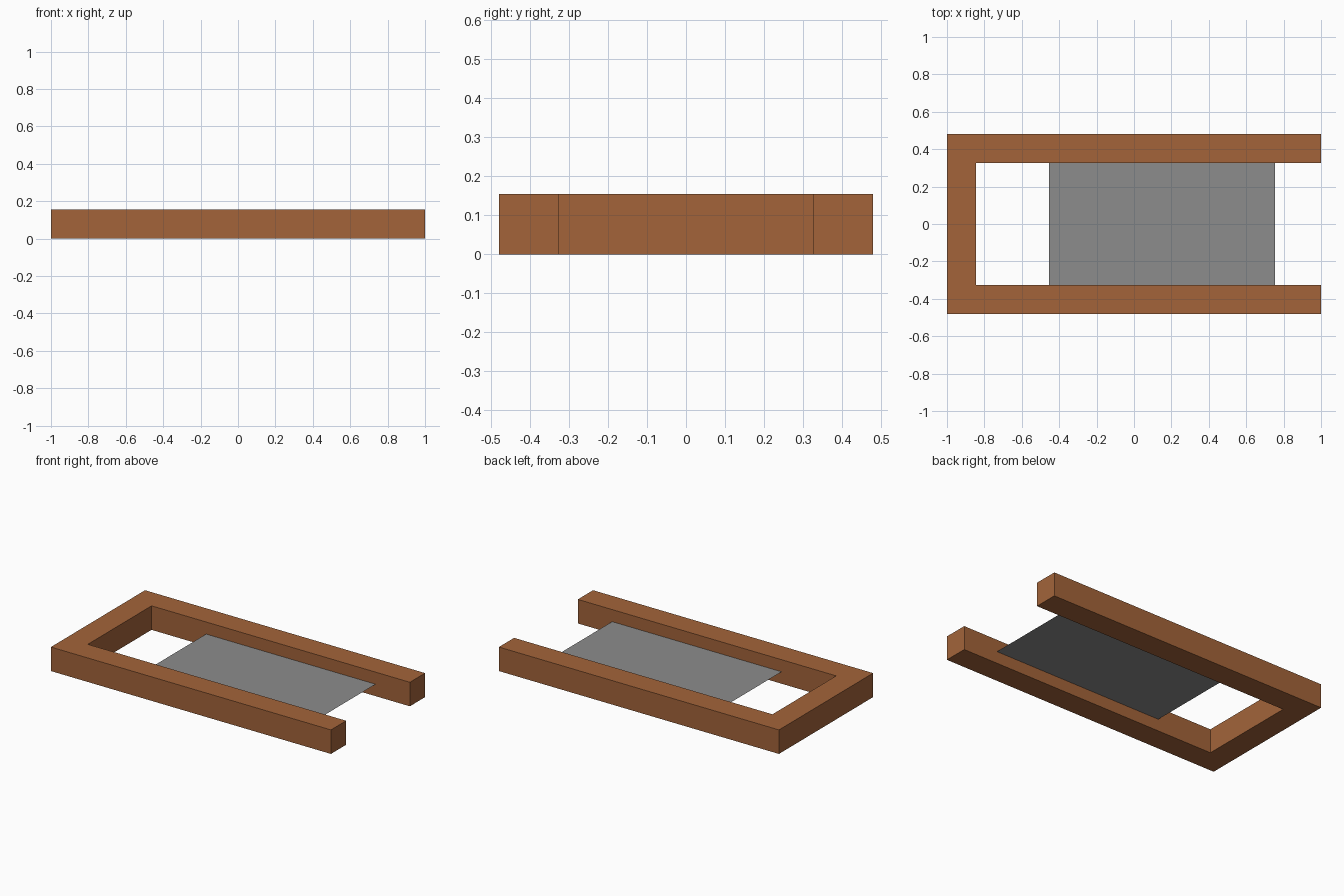
import bpy
import bmesh
from mathutils import Matrix

if "Cube" in bpy.data.objects:
    bpy.data.objects.remove(bpy.data.objects["Cube"])


def material(name, color):
    m = bpy.data.materials.new(name)
    m.diffuse_color = (*color, 1.0)
    m.use_nodes = True
    m.node_tree.nodes["Principled BSDF"].inputs["Base Color"].default_value = m.diffuse_color
    return m


brown = material("brown_wood", (0.366, 0.127, 0.042))
grey = material("grey_panel", (0.262, 0.262, 0.262))


def add_object(name, bm, mat):
    mesh = bpy.data.meshes.new(name)
    bm.to_mesh(mesh)
    bm.free()
    mesh.materials.append(mat)
    bpy.context.collection.objects.link(bpy.data.objects.new(name, mesh))


def box(name, lo, hi, mat):
    bm = bmesh.new()
    bmesh.ops.create_cube(bm, size=1)
    for v in bm.verts:
        v.co = [lo[i] + (v.co[i] + 0.5) * (hi[i] - lo[i]) for i in range(3)]
    add_object(name, bm, mat)


W, T, H = 0.48, 0.155, 0.155   # half width, beam thickness, height
inner = W - T

# U-shaped frame: end beam and two side rails
box("end_beam", (-1, -W, 0), (-1 + T, W, H), brown)
box("front_rail", (-1 + T, -W, 0), (1, -inner, H), brown)
box("back_rail", (-1 + T, inner, 0), (1, W, H), brown)

# Thin sheet held between the rails at mid height
bm = bmesh.new()
bmesh.ops.create_grid(bm, x_segments=1, y_segments=1, size=1,
                      matrix=Matrix.Translation((0.15, 0, 0.077))
                      @ Matrix.Diagonal((0.605, inner, 1, 1)))
add_object("centre_panel", bm, grey)
